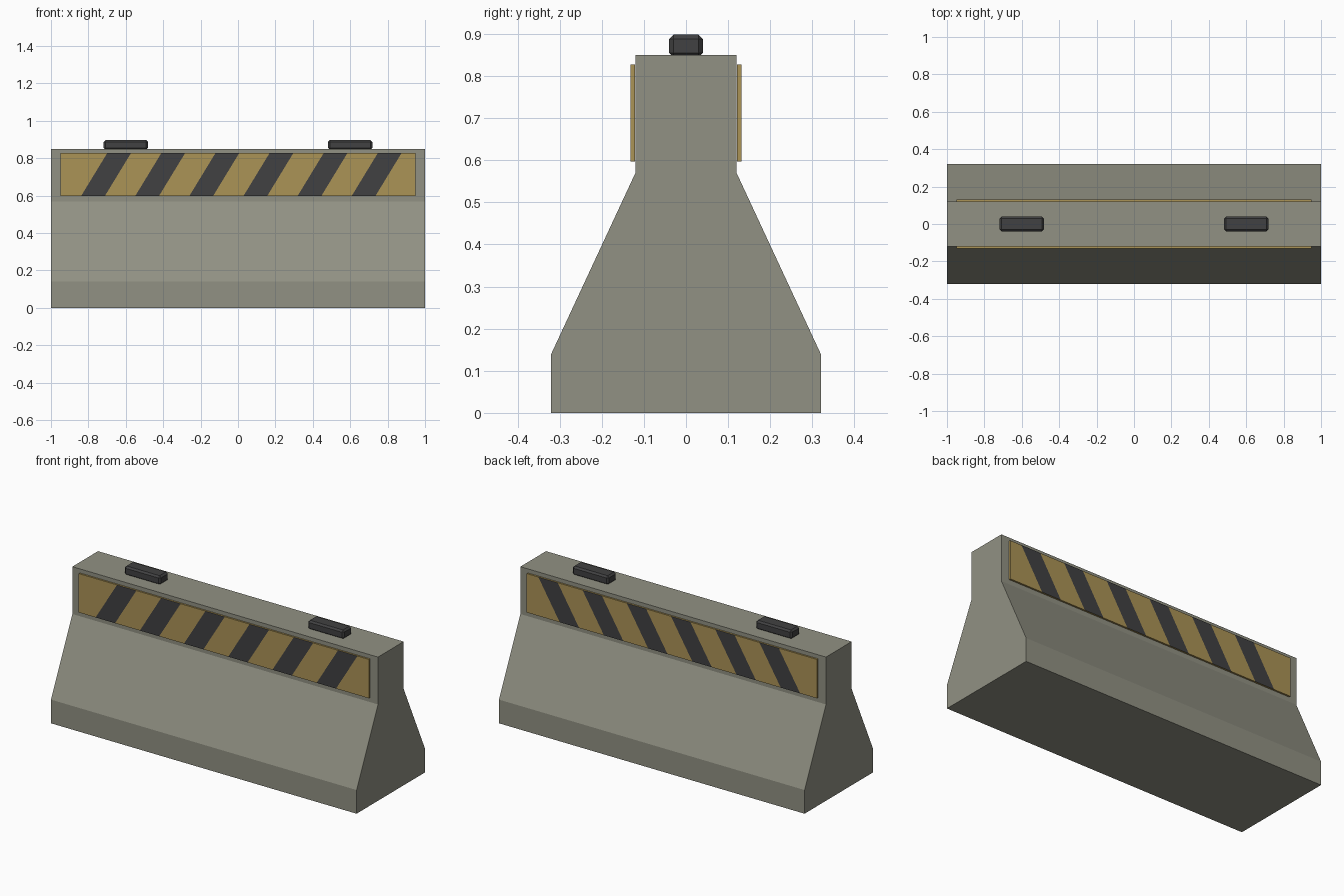
import bpy, bmesh
from mathutils import Vector

if "Cube" in bpy.data.objects:
    bpy.data.objects.remove(bpy.data.objects["Cube"])


def material(name, rgb):
    m = bpy.data.materials.new(name)
    m.diffuse_color = (*rgb, 1)
    m.use_nodes = True
    m.node_tree.nodes["Principled BSDF"].inputs["Base Color"].default_value = m.diffuse_color
    return m


concrete = material("concrete grey", (0.283, 0.283, 0.227))
yellow = material("muted yellow", (0.407, 0.292, 0.093))
dark = material("dark rubber", (0.053, 0.053, 0.054))


def add_object(name, bm, mats):
    bmesh.ops.recalc_face_normals(bm, faces=bm.faces)
    me = bpy.data.meshes.new(name)
    bm.to_mesh(me)
    bm.free()
    for m in mats:
        me.materials.append(m)
    ob = bpy.data.objects.new(name, me)
    bpy.context.collection.objects.link(ob)
    return ob


def box(lo, hi):
    bm = bmesh.new()
    bmesh.ops.create_cube(bm, size=1)
    lo, hi = Vector(lo), Vector(hi)
    for v in bm.verts:
        v.co = (lo + hi) / 2 + v.co * (hi - lo)
    return bm


# Concrete barrier: mirrored half profile extruded along x
half = [(0.32, 0), (0.32, 0.14), (0.12, 0.57), (0.12, 0.85)]
profile = half + [(-y, z) for y, z in reversed(half)]
bm = bmesh.new()
face = bm.faces.new([bm.verts.new((-1, y, z)) for y, z in profile])
ext = bmesh.ops.extrude_face_region(bm, geom=[face])
bmesh.ops.translate(bm, vec=(2, 0, 0),
                    verts=[g for g in ext["geom"] if isinstance(g, bmesh.types.BMVert)])
add_object("barrier_body", bm, [concrete])

# Hazard panels: front and back plates cut by slanted stripe edges
Z0, Z1 = 0.597, 0.827
SHEAR, WIDTH, STEP, FIRST = 0.14, 0.127, 0.2893, -0.706
centres = [FIRST + i * STEP for i in range(6)]
zm = (Z0 + Z1) / 2
for name, side in (("front_hazard_panel", -1), ("back_hazard_panel", 1)):
    y0, y1 = sorted((side * 0.1215, side * 0.132))
    bm = box((-0.95, y0, Z0), (0.95, y1, Z1))
    for c in centres:
        for edge in (c - WIDTH / 2, c + WIDTH / 2):
            bmesh.ops.bisect_plane(bm, geom=bm.verts[:] + bm.edges[:] + bm.faces[:],
                                   plane_co=(edge, 0, zm),
                                   plane_no=(Z1 - Z0, 0, -SHEAR))
    bm.normal_update()
    for f in bm.faces:
        x = f.calc_center_median().x
        if abs(f.normal.y) > 0.9 and any(abs(x - c) < 0.02 for c in centres):
            f.material_index = 1
    add_object(name, bm, [yellow, dark])

# Chamfered rubber blocks on the top
for name, x in (("left_top_block", -0.6), ("right_top_block", 0.6)):
    bm = box((x - 0.118, -0.04, 0.845), (x + 0.118, 0.04, 0.898))
    bmesh.ops.bevel(bm, geom=bm.edges[:], offset=0.01, segments=1,
                    affect='EDGES', profile=0.5)
    add_object(name, bm, [dark])
